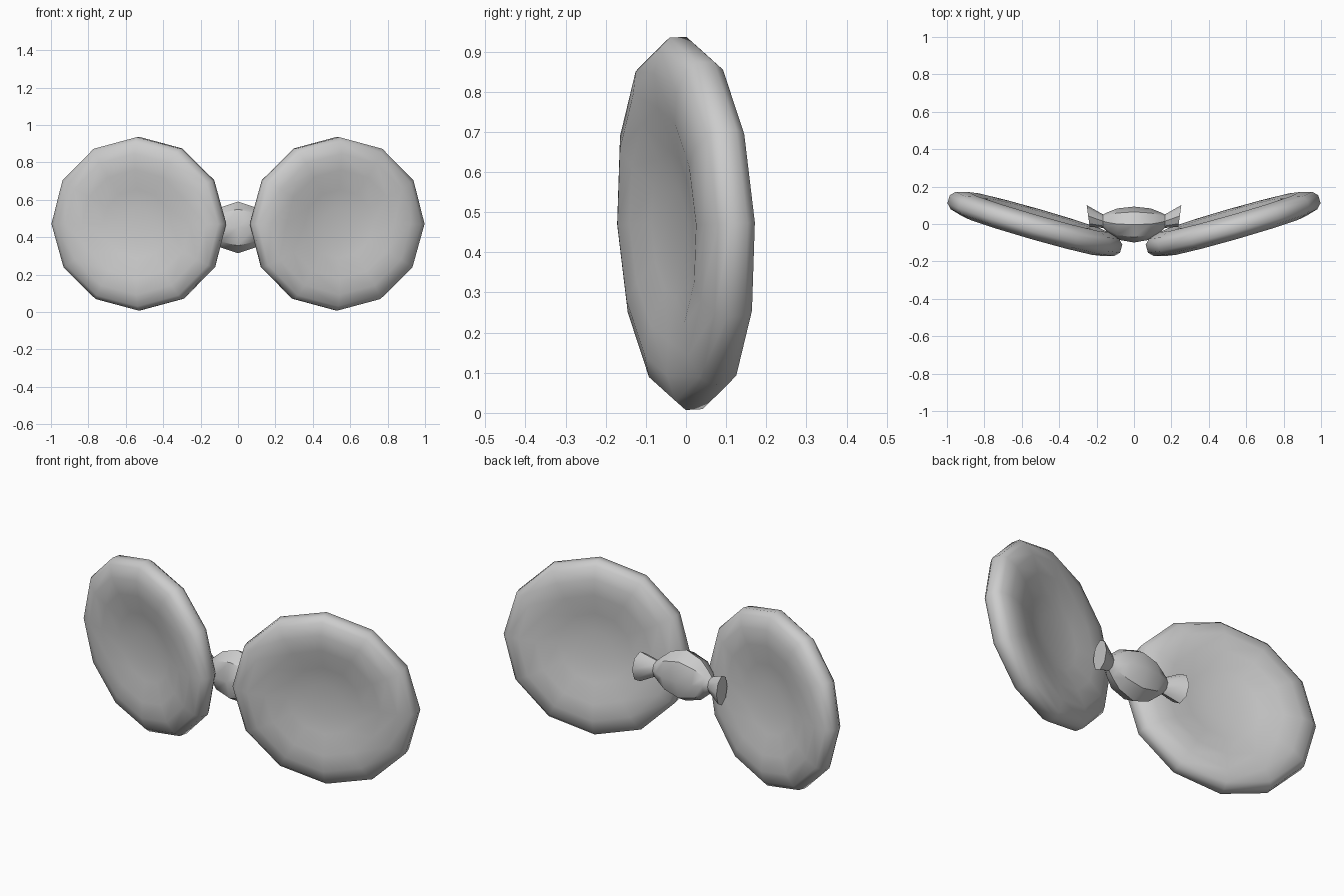
import bpy, bmesh, math
from mathutils import Matrix, Vector

if "Cube" in bpy.data.objects:
    bpy.data.objects.remove(bpy.data.objects["Cube"])


def loft(name, rings, matrix=Matrix()):
    """Skin a list of point rings, capping both ends."""
    bm = bmesh.new()
    loops = [[bm.verts.new(matrix @ Vector(p)) for p in ring] for ring in rings]
    n = len(loops[0])
    for a, b in zip(loops, loops[1:]):
        for i in range(n):
            j = (i + 1) % n
            bm.faces.new((a[i], a[j], b[j], b[i]))
    bm.faces.new(loops[0])
    bm.faces.new(loops[-1])
    bmesh.ops.recalc_face_normals(bm, faces=bm.faces)
    mesh = bpy.data.meshes.new(name)
    bm.to_mesh(mesh)
    bm.free()
    obj = bpy.data.objects.new(name, mesh)
    bpy.context.collection.objects.link(obj)
    return obj


def smooth(obj, angle):
    bpy.ops.object.select_all(action='DESELECT')
    obj.select_set(True)
    bpy.context.view_layer.objects.active = obj
    bpy.ops.object.shade_smooth_by_angle(angle=math.radians(angle))


# Biconcave discs: 12-sided, thick rim and thinner middle
half = [(0.09, 0.024), (0.19, 0.036), (0.30, 0.060), (0.39, 0.066),
        (0.455, 0.048), (0.48, 0.022)]
profile = half + [(r, -h) for r, h in reversed(half)]


def disc_ring(r, h):
    return [(r * math.sin(i * math.tau / 12), h, 0.967 * r * math.cos(i * math.tau / 12))
            for i in range(12)]


for side, name in ((1, "right_disc"), (-1, "left_disc")):
    m = (Matrix.Diagonal((side, 1, 1, 1))
         @ Matrix.Translation((0.53, 0, 0.472))
         @ Matrix.Rotation(math.radians(16), 4, 'Z')
         @ Matrix.Rotation(math.radians(2.6), 4, 'X'))
    smooth(loft(name, [disc_ring(r, h) for r, h in profile], m), 60)

# Connector: rounded middle with a flared end on each side
# x, y centre, y radius, z radius
right = [(0.09, 0.0, 0.083, 0.108), (0.14, 0.008, 0.055, 0.065),
         (0.165, 0.015, 0.036, 0.042), (0.245, 0.043, 0.058, 0.08)]
stations = ([(-x, y, a, b) for x, y, a, b in reversed(right)]
            + [(0, -0.003, 0.096, 0.138)] + right)
rings = []
for x, yc, ry, rz in stations:
    ring = []
    for i in range(8):
        t = i * math.tau / 8
        # the outer ends are slanted, following the backward sweep
        slant = math.copysign(0.008, x) * math.sin(t) if abs(x) > 0.2 else 0
        ring.append((x + slant, yc + ry * math.sin(t), 0.452 + rz * math.cos(t)))
    rings.append(ring)
smooth(loft("connector", rings), 40)
